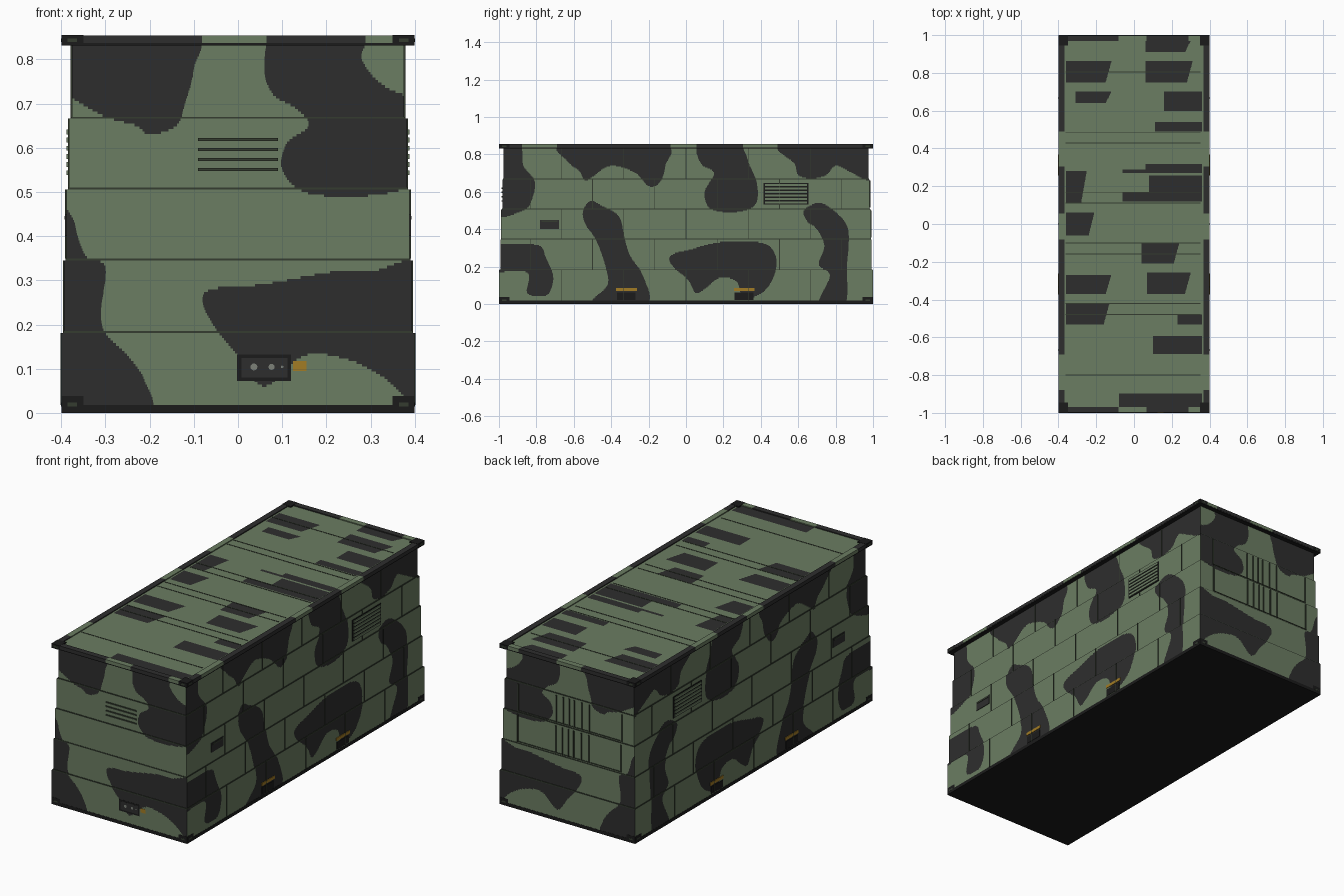
import bpy, bmesh, math
from mathutils import Vector

if "Cube" in bpy.data.objects:
    bpy.data.objects.remove(bpy.data.objects["Cube"], do_unlink=True)


def material(name, rgb):
    m = bpy.data.materials.new(name)
    m.use_nodes = True
    m.diffuse_color = (*rgb, 1)
    m.node_tree.nodes["Principled BSDF"].inputs["Base Color"].default_value = (*rgb, 1)
    return m


GREEN = material("field green", (.147, .205, .122))
DARK = material("charcoal", (.027, .027, .027))
BLACK = material("rail black", (.011, .011, .011))
SHADOW = material("seam green", (.035, .046, .03))
YELLOW = material("label yellow", (.36, .2, .018))
GREY = material("socket grey", (.2, .22, .19))


def finish(name, bm, mats):
    mesh = bpy.data.meshes.new(name)
    bm.to_mesh(mesh)
    bm.free()
    for m in mats:
        mesh.materials.append(m)
    ob = bpy.data.objects.new(name, mesh)
    bpy.context.collection.objects.link(ob)
    return ob


def boxes(name, extents, mat):
    """One object made of boxes, each given as three (low, high) ranges."""
    bm = bmesh.new()
    for ext in extents:
        verts = bmesh.ops.create_cube(bm, size=1)["verts"]
        for v in verts:
            v.co = Vector([(a + b) / 2 + (b - a) * c for (a, b), c in zip(ext, v.co)])
    return finish(name, bm, [mat])


def both(a, b, s):
    return tuple(sorted((s * a, s * b)))


# Camouflage outlines, in hundredths of a unit
SIDE_PATCHES = [
    [(-104, 85), (-89, 85), (-87, 74), (-81, 66), (-82, 57), (-87, 50), (-104, 49)],
    [(-66, 85), (-63, 76), (-57, 71), (-54, 66), (-50, 68), (-40, 74), (-27, 70),
     (-20, 63), (-14, 65), (-11, 74), (-12, 85)],
    [(7, 85), (8, 75), (15, 70), (10, 60), (13, 51), (26, 49), (37, 53), (38, 64),
     (34, 74), (28, 85)],
    [(51, 85), (58, 75), (60, 69), (67, 67), (75, 69), (80, 74), (87, 71), (97, 66),
     (104, 66), (104, 85)],
    [(-55, 50), (-51, 55), (-46, 53), (-36, 47), (-33, 36), (-30, 26), (-23, 15),
     (-21, 0), (-50, 0), (-42, 10), (-43, 20), (-48, 34), (-54, 43)],
    [(-104, 31), (-88, 32), (-78, 31), (-75, 25), (-71, 15), (-73, 6), (-78, 4),
     (-85, 6), (-85, 17), (-104, 18)],
]
SIDE_PATCHES_REAR = [
    [(-9, 24), (-6, 27), (2, 29), (18, 33), (39, 33), (47, 28), (48, 18), (42, 7),
     (31, 3), (27, 12), (18, 14), (10, 8), (5, 6), (1, 13), (-6, 19)],
    [(63, 50), (71, 54), (79, 50), (86, 42), (87, 32), (86, 20), (85, 0), (71, 0),
     (77, 15), (71, 21), (74, 31), (70, 40), (65, 44)],
]
END_PATCHES = [
    [(-45, 86), (-11, 86), (-10, 78), (-12, 70), (-14, 65), (-20, 63), (-23, 65),
     (-30, 67), (-39, 72), (-45, 75)],
    [(9, 86), (6, 78), (8, 72), (13, 69), (16, 65), (11, 61), (10, 55), (15, 50),
     (25, 49), (35, 50), (44, 54), (44, 68), (33, 74), (28, 80), (28, 86)],
    [(-45, 50), (-38, 45), (-36, 39), (-34, 35), (-30, 33), (-31, 23), (-30, 18),
     (-25, 13), (-21, 7), (-21, 0), (-45, 0)],
    [(-8, 25), (-6, 28), (5, 29), (22, 32), (30, 32), (45, 33), (45, 0), (33, 8),
     (25, 12), (15, 13), (6, 6), (0, 13), (-5, 19)],
]
# Roof bars: x range, y range
ROOF_BARS = [
    (-36, -12, 75, 86), (-31, -12, 64, 70), (6, 30, 91, 97), (6, 31, 75, 86),
    (16, 36, 60, 70), (11, 36, 49, 54), (-6, 36, 27, 29), (6, 36, 29, 32),
    (8, 36, 17, 26), (-6, 36, 12, 17), (-36, -25, 11, 28), (-36, -21, -6, 6),
    (4, 24, -21, -10), (-36, -12, -37, -27), (7, 30, -37, -26), (-36, -13, -53, -42),
    (23, 36, -53, -48), (10, 36, -69, -59), (-8, 36, -97, -90),
]


def smooth(points, steps=6):
    """Closed Catmull-Rom outline through the points."""
    pts = [Vector(p) / 100 for p in points]
    out = []
    for i in range(len(pts)):
        a, b, c, d = (pts[(i + k) % len(pts)] for k in (-1, 0, 1, 2))
        for k in range(steps):
            t = k / steps
            out.append(b + (c - a) * t / 2 + (2 * a - 5 * b + 4 * c - d) * t * t / 2
                       + (3 * b - a - 3 * c + d) * t ** 3 / 2)
    return out


def bar(x0, x1, y0, y1):
    lean = 3 if x1 < 36 else 0
    return [Vector(p) / 100 for p in ((x0, y0), (x1 - lean, y0), (x1, y1), (x0, y1))]


def crossings(outlines, v, half):
    """Where the row at v enters and leaves the outlines, clipped to the wall."""
    cuts = []
    for loop in outlines:
        for a, b in zip(loop, loop[1:] + loop[:1]):
            if (a.y > v) != (b.y > v):
                u = a.x + (v - a.y) * (b.x - a.x) / (b.y - a.y)
                cuts.append(max(-half, min(half, u)))
    return [-half] + sorted(cuts) + [half]


def paint(bm, outlines, half, v0, v1, place, flip=False):
    """Fill a flat panel with rows of quads cut along the camouflage edges."""
    rows = max(1, math.ceil((v1 - v0) / .006))
    for r in range(rows):
        lo, hi = (v0 + (v1 - v0) * k / rows for k in (r, r + 1))
        cuts = crossings(outlines, (lo + hi) / 2, half)
        for i, (a, b) in enumerate(zip(cuts, cuts[1:])):
            if b - a > 1e-5:
                quad = [place(a, lo), place(b, lo), place(b, hi), place(a, hi)]
                face = bm.faces.new([bm.verts.new(p) for p in (quad[::-1] if flip else quad)])
                face.material_index = i % 2


side_outlines = [smooth(p) for p in SIDE_PATCHES + SIDE_PATCHES_REAR]
end_outlines = [smooth(p) for p in END_PATCHES]

# Five stepped wall courses over a dark core that shows at the joints
LEVELS = [.018, .185, .349, .51, .67, .835]
HX = [.399, .3935, .388, .382, .376]
HY = [.999, .993, .988, .982, .976]
side_bm, end_bm, core = bmesh.new(), bmesh.new(), []
for z0, z1, hx, hy in zip(LEVELS, LEVELS[1:], HX, HY):
    core.append([(-hx + .003, hx - .003), (-hy + .003, hy - .003), (z0, z1)])
    for s in (-1, 1):
        paint(side_bm, side_outlines, hy, z0, z1 - .004, lambda u, v: (s * hx, u, v), s < 0)
        paint(end_bm, end_outlines, hx, z0, z1 - .004, lambda u, v: (u, s * hy, v), s > 0)
finish("side_walls", side_bm, [GREEN, DARK])
finish("end_walls", end_bm, [GREEN, DARK])
boxes("wall_core", core, SHADOW)

# Staggered upright panel joints on both long sides
ribs = []
for i, hx in enumerate(HX):
    for k in range(-2, 4):
        y = (k - .5 * (i % 2)) / 3
        if abs(y) < .9:
            ribs += [[both(hx - .002, hx + .003, s), (y - .002, y + .002),
                      (LEVELS[i], LEVELS[i + 1] - .004)] for s in (-1, 1)]
boxes("panel_joints", ribs, SHADOW)

# Base plate
boxes("base_plate", [[(-.4, .4), (-1, 1), (0, .018)]], BLACK)

# Roof with seams
roof_bm = bmesh.new()
paint(roof_bm, [bar(*b) for b in ROOF_BARS], .37, -.97, .97, lambda u, v: (u, v, .849))
finish("roof_panel", roof_bm, [GREEN, DARK])
boxes("roof_core", [[(-.372, .372), (-.972, .972), (.833, .8485)]], SHADOW)
seams = (.805, .483, .428, .168, .11, -.1, -.158, -.42, -.478, -.8)
boxes("roof_seams", [[(-.362, .352), (y - .0025, y + .0025), (.848, .8505)] for y in seams], SHADOW)

# Overhanging roof rails, camouflaged in lengths matching the walls
rails = ([], [])
for s in (-1, 1):
    cuts = crossings(side_outlines, .832, .955)
    for i, span in enumerate(zip(cuts, cuts[1:])):
        rails[i % 2].append([both(.368, .399, s), span, (.837, .854)])
    cuts = crossings(end_outlines, .834, .355)
    for i, span in enumerate(zip(cuts, cuts[1:])):
        rails[i % 2].append([span, both(.968, .999, s), (.837, .854)])
boxes("roof_rails_green", rails[0], GREEN)
boxes("roof_rails_dark", rails[1], DARK)
lip = [[both(.37, .398, s), (-.998, .998), (.832, .837)] for s in (-1, 1)]
lip += [[(-.37, .37), both(.97, .998, s), (.832, .837)] for s in (-1, 1)]
boxes("roof_rail_lip", lip, BLACK)

# Corner castings with recessed eyes
castings, eyes = [], []
for sx in (-1, 1):
    for sy in (-1, 1):
        for z0, z1 in ((0, .038), (.832, .855)):
            castings.append([both(.35, .4, sx), both(.945, 1, sy), (z0, z1)])
            mid = (z0 + z1) / 2
            eyes.append([both(.364, .386, sx), both(.99, 1.0005, sy), (mid - .004, mid + .004)])
            eyes.append([both(.39, .4005, sx), both(.96, .985, sy), (mid - .004, mid + .004)])
boxes("corner_castings", castings, BLACK)
boxes("casting_eyes", eyes, SHADOW)

# Side details, mirrored: louvre vent, hatch, lifting pockets, labels
vents, slats, hatches, hatch_lids, pockets, labels = [], [], [], [], [], []
for s in (-1, 1):
    vents.append([both(HX[3], HX[3] + .003, s), (.415, .655), (.533, .647)])
    for k in range(6):
        z = .538 + k * .0185
        slats.append([both(HX[3], HX[3] + .006, s), (.422, .648), (z, z + .011)])
    hatches.append([both(HX[2], HX[2] + .003, s), (-.78, -.68), (.4, .45)])
    hatch_lids.append([both(HX[2], HX[2] + .005, s), (-.772, -.688), (.438, .446)])
    for y in (-.37, .26):
        pockets.append([both(HX[0], HX[0] + .002, s), (y, y + .1), (.022, .06)])
        labels.append([both(HX[0], HX[0] + .003, s), (y - .003, y + .107), (.068, .084)])
boxes("side_vent_backs", vents, BLACK)
boxes("side_vent_slats", slats, GREEN)
boxes("side_hatches", hatches, DARK)
boxes("side_hatch_lids", hatch_lids, SHADOW)
boxes("lifting_pockets", pockets, BLACK)
boxes("side_labels", labels, YELLOW)

# Front vent slots
front = -HY[3]
boxes("front_vent_slots", [[(-.09, .09), (front - .004, front), (z, z + .007)]
                           for z in (.547, .57, .593, .615)], SHADOW)

# Front power box, sockets and label
front = -HY[0]
boxes("power_box_frame", [[(-.002, .12), (-1, front + .01), (.072, .132)]], BLACK)
boxes("power_box_panel", [[(.008, .112), (-1.0005, front), (.08, .124)]], DARK)
bm = bmesh.new()
for x, r in ((.036, .008), (.076, .007), (.1, .003)):
    disc = bmesh.ops.create_circle(bm, cap_ends=True, segments=12, radius=r)["verts"]
    for v in disc:
        v.co = (v.co.x + x, -1.001, v.co.y + .104)
finish("power_sockets", bm, [GREY])
boxes("front_label", [[(.124, .155), (-1, front), (.095, .117)]], YELLOW)

# Rear double door: frame lines and locking bars
bars = []
for i in (2, 3):
    y = HY[i]
    low, high = LEVELS[i] + .005, LEVELS[i + 1] - .01
    for x in (-.31, -.12, -.075, -.03, .0, .035, .075, .3):
        bars.append([(x - .003, x + .003), (y, y + .005), (low, high)])
    bars.append([(-.31, .3), (y, y + .003), (low, low + .004)])
boxes("rear_door_bars", bars, SHADOW)
